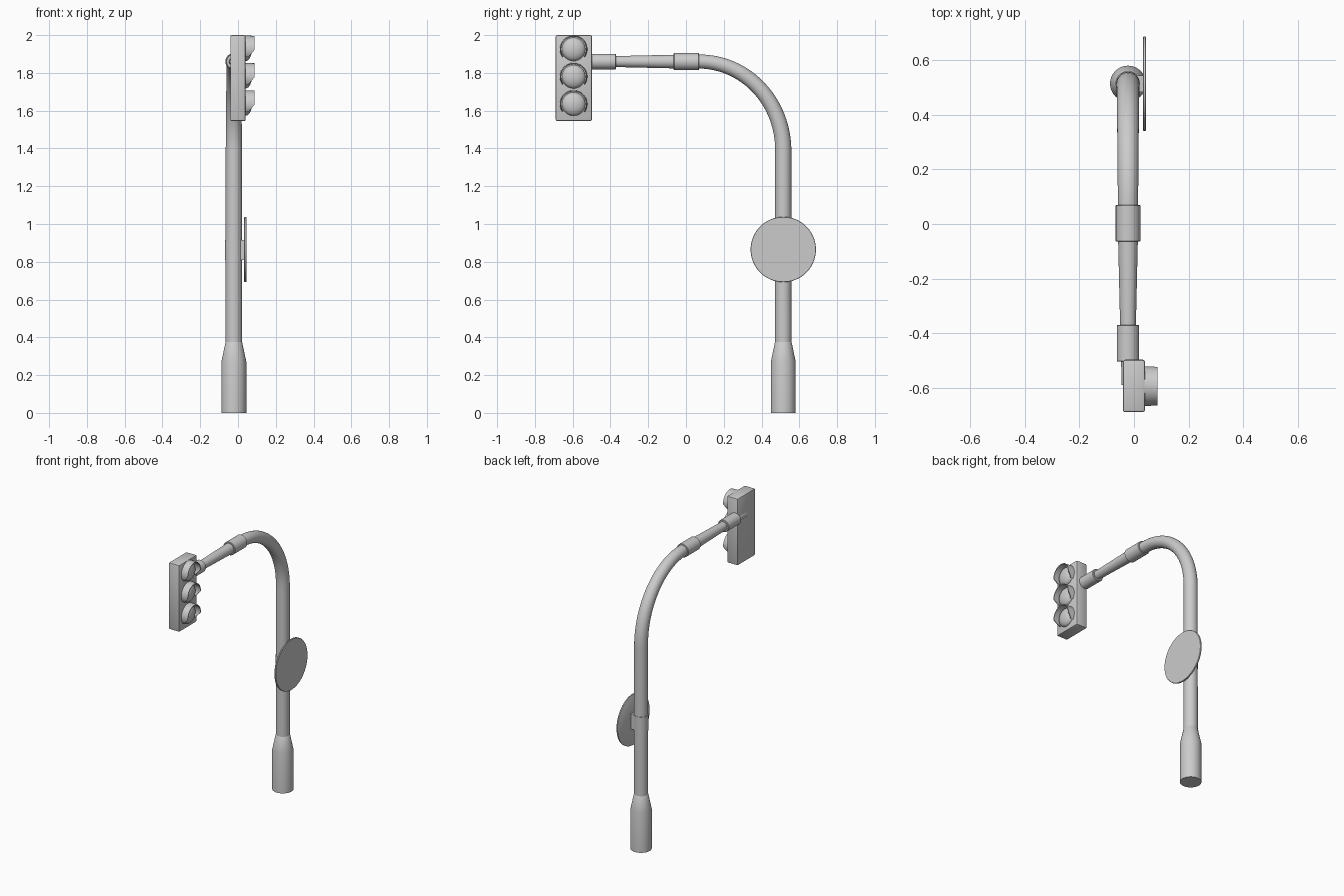
import bpy, bmesh, math
from mathutils import Vector

if "Cube" in bpy.data.objects:
    bpy.data.objects.remove(bpy.data.objects["Cube"])

PX, PY, AZ = -0.022, 0.515, 1.86   # pole x, pole y, arm height


def finish(name, bm, smooth=True):
    bmesh.ops.recalc_face_normals(bm, faces=bm.faces)
    me = bpy.data.meshes.new(name)
    bm.to_mesh(me)
    bm.free()
    ob = bpy.data.objects.new(name, me)
    bpy.context.collection.objects.link(ob)
    if smooth:
        bpy.ops.object.select_all(action='DESELECT')
        bpy.context.view_layer.objects.active = ob
        ob.select_set(True)
        bpy.ops.object.shade_smooth_by_angle(angle=math.radians(35))
    return ob


def tube(name, pts, n=32):
    """Sweep a round section through (y, z, radius) points in the plane of the pole."""
    bm = bmesh.new()
    rings = []
    for i, (y, z, r) in enumerate(pts):
        a, b = pts[max(i - 1, 0)], pts[min(i + 1, len(pts) - 1)]
        t = Vector((0, b[0] - a[0], b[1] - a[1])).normalized()
        side = Vector((1, 0, 0))
        up = t.cross(side)
        c = Vector((PX, y, z))
        rings.append([bm.verts.new(c + r * (math.cos(k * math.tau / n) * side + math.sin(k * math.tau / n) * up))
                      for k in range(n)])
    for p, q in zip(rings, rings[1:]):
        for k in range(n):
            bm.faces.new((p[k], p[(k + 1) % n], q[(k + 1) % n], q[k]))
    bm.faces.new(rings[0])
    bm.faces.new(rings[-1])
    return finish(name, bm)


def box(name, lo, hi, bevel=0.0):
    bm = bmesh.new()
    bmesh.ops.create_cube(bm, size=1)
    for v in bm.verts:
        v.co = [l + (c + 0.5) * (h - l) for l, h, c in zip(lo, hi, v.co)]
    if bevel:
        bmesh.ops.bevel(bm, geom=bm.edges[:], offset=bevel, segments=2, affect='EDGES', profile=0.5)
    return finish(name, bm, bevel > 0)


def revolve_x(name, profile, y, z, n=48):
    """Revolve (x, radius) points about an axis along x."""
    bm = bmesh.new()
    rings = [[bm.verts.new((x, y + r * math.cos(k * math.tau / n), z + r * math.sin(k * math.tau / n)))
              for k in range(n)] for x, r in profile]
    for p, q in zip(rings, rings[1:]):
        for k in range(n):
            bm.faces.new((p[k], p[(k + 1) % n], q[(k + 1) % n], q[k]))
    bm.faces.new(rings[0])
    bm.faces.new(rings[-1])
    return finish(name, bm)


def visor(name, y, z, x0=0.035, x1=0.087, n=32):
    """Hood open below, with its lower ends cut back at a slant."""
    bm = bmesh.new()
    rows = []
    for k in range(n + 1):
        a = math.radians(-35 + 250 * k / n)
        c, s = math.cos(a), math.sin(a)
        end = x1 - 0.03 * min(1, max(0, -s - 0.05) / 0.5)
        rows.append([bm.verts.new((x, y + r * c, z + r * s))
                     for x, r in ((x0, 0.073), (end, 0.071), (end, 0.066), (x0, 0.068))])
    for p, q in zip(rows, rows[1:]):
        for j in range(4):
            bm.faces.new((p[j], p[(j + 1) % 4], q[(j + 1) % 4], q[j]))
    bm.faces.new(rows[0])
    bm.faces.new(rows[-1])
    return finish(name, bm)


# Pole with wide base and elliptical bend into the arm
tube("pole_base", [(PY, 0, 0.066), (PY, 0.27, 0.066), (PY, 0.375, 0.044), (PY, 0.38, 0.04)])
bend = [(PY, 0.37, 0.044), (PY, 1.36, 0.043)]
for i in range(25):
    t = i / 24 * math.pi / 2
    bend.append((0.07 + 0.445 * math.cos(t), 1.39 + 0.47 * math.sin(t), 0.043 - 0.006 * i / 24))
bend.append((0.0, AZ, 0.037))
tube("pole", bend)

# Tapered arm and its collars
tube("arm", [(0.02, AZ, 0.038), (-0.37, AZ, 0.029), (-0.59, AZ, 0.023)])
for name, ya, yb, r in (("arm_collar", 0.07, -0.065, 0.045), ("signal_collar", -0.37, -0.505, 0.041)):
    tube(name, [(ya, AZ, r - 0.003), (ya - 0.003, AZ, r), (yb + 0.003, AZ, r), (yb, AZ, r - 0.003)])

# Signal housing, lamps and visors
box("signal_housing", (-0.041, -0.69, 1.545), (0.04, -0.498, 2.0), 0.008)
for i, z in enumerate((1.925, 1.78, 1.635)):
    dome = [(0.03, 0.062)] + [(0.04 + 0.034 * math.sin(t), 0.062 * math.cos(t))
                              for t in (k * math.pi / 2 / 10.2 for k in range(11))]
    revolve_x(f"lamp_{i + 1}", dome, -0.595, z)
    visor(f"visor_{i + 1}", -0.595, z)

# Round sign with its clamp
revolve_x("sign_disc", [(0.033, 0.17), (0.035, 0.173), (0.042, 0.173), (0.044, 0.171)], PY, 0.865, 64)
tube("sign_clamp", [(PY, 0.81, 0.046), (PY, 0.915, 0.046)])
box("sign_bracket", (-0.01, PY - 0.03, 0.81), (0.035, PY + 0.03, 0.915))
